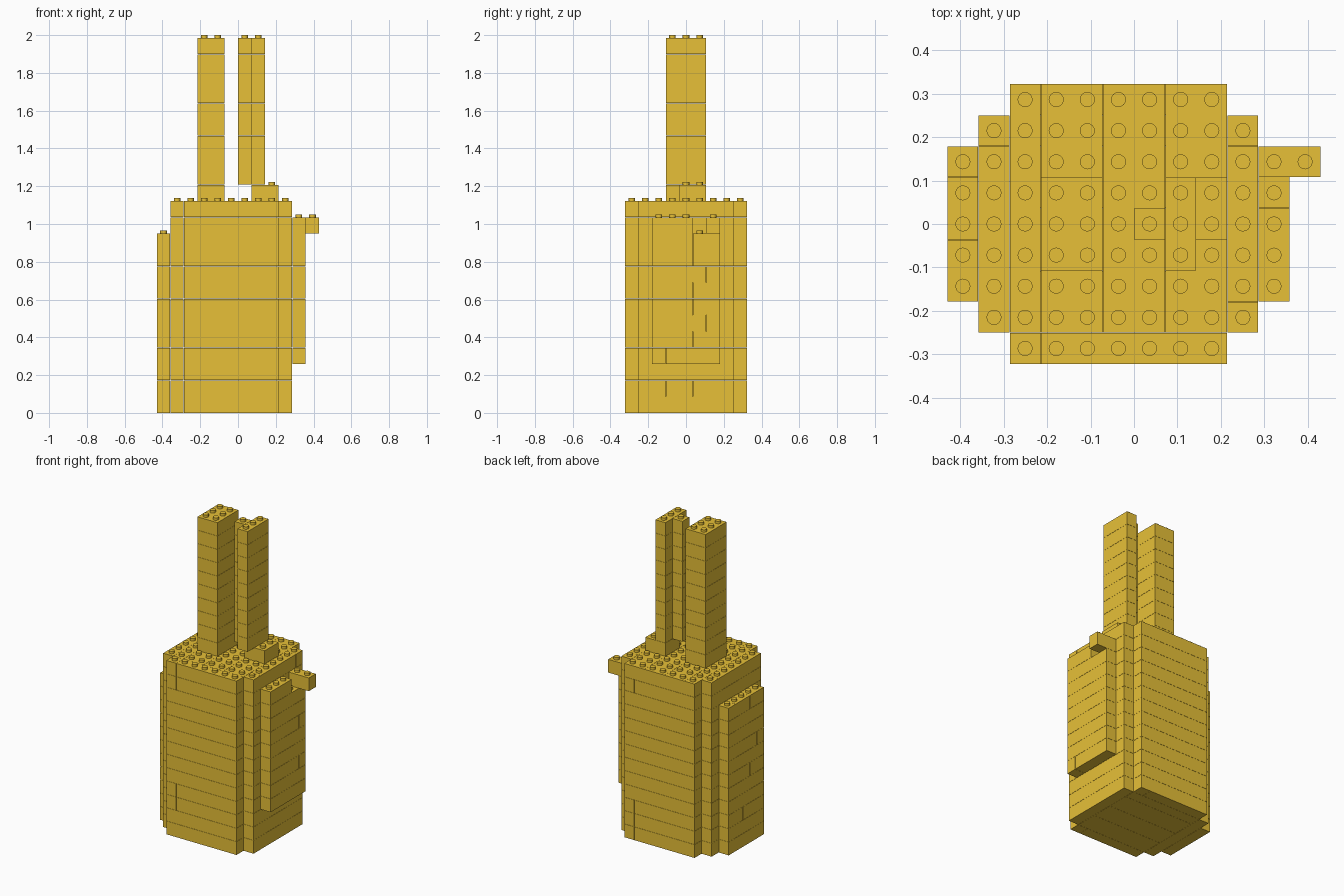
import bpy, bmesh, math
from mathutils import Matrix

if "Cube" in bpy.data.objects:
    bpy.data.objects.remove(bpy.data.objects["Cube"])

P, H = 0.0717, 0.0863            # stud pitch and course height
STUD_R, STUD_H = 0.0173, 0.0153
GAP = 0.001                      # tiny seam around every brick
X0, Y0 = -6 * P, -4.5 * P

gold = bpy.data.materials.new("golden_yellow")
gold.diffuse_color = (0.83, 0.55, 0.040, 1)
gold.use_nodes = True
gold.node_tree.nodes["Principled BSDF"].inputs["Base Color"].default_value = gold.diffuse_color

parts = {}       # part name -> bricks (k0, k1, j0, j1, course)
filled = set()   # occupied grid cells


def brick(part, k0, k1, j0, j1, c):
    parts.setdefault(part, []).append((k0, k1, j0, j1, c))
    filled.update((k, j, c) for k in range(k0, k1) for j in range(j0, j1))


def row_x(part, k0, k1, j, c, splits=()):
    """Row of bricks along x, one stud deep, cut at the given columns."""
    cuts = [k0, *splits, k1]
    for a, b in zip(cuts, cuts[1:]):
        brick(part, a, b, j, j + 1, c)


def row_y(part, k, j0, j1, c, splits=()):
    """Row of bricks along y, one stud wide, cut at the given rows."""
    cuts = [j0, *splits, j1]
    for a, b in zip(cuts, cuts[1:]):
        brick(part, k, k + 1, a, b, c)


# Main body: 13 courses with stepped corners
front_cut = {0: [8], 1: [8], 2: [3], 3: [3], 6: [8], 7: [8], 11: [3], 12: [3]}
back_cut = {0: [8], 1: [8], 2: [8], 4: [3], 7: [3], 9: [3], 11: [8]}
side_cut = {1: [3, 5], 12: [2, 7]}
for c in range(13):
    row_x("main_body", 2, 9, 0, c, front_cut.get(c, ()))
    row_y("main_body", 1, 1, 8, c, [7] if c == 12 else ())
    row_y("main_body", 9, 1, 8, c, side_cut.get(c, ()))
    if c == 12:
        for a, b in ((2, 3), (3, 5), (5, 7), (7, 9)):
            brick("main_body", a, b, 1, 9, c)
    else:
        row_x("main_body", 2, 9, 8, c, back_cut.get(c, ()))
        for a, b in ((1, 3), (3, 5), (5, 7), (7, 8)):
            brick("main_body", 2, 9, a, b, c)

# Left side panel, down to the ground
left_cut = {2: [5], 5: [4], 7: [3], 10: [4, 6]}
for c in range(11):
    row_y("left_panel", 0, 2, 7, c, left_cut.get(c, ()))

# Right side panel, raised three courses
right_cut = {3: [3], 4: [5], 5: [6], 6: [5], 7: [5], 8: [6], 9: [5], 10: [5]}
for c in range(3, 11):
    row_y("right_panel", 10, 2, 7, c, right_cut.get(c, ()))
row_y("right_panel", 10, 2, 5, 11)

# Sideways peg
brick("side_peg", 10, 12, 6, 7, 11)

# Left tower
for c in range(13, 23):
    for a, b in ((3, 4), (4, 5), (5, 6)) if c == 16 else ((3, 6),):
        brick("left_tower", 3, 5, a, b, c)

# Right tower: T-shaped plan on a small base
brick("right_tower_base", 7, 9, 4, 6, 13)
for c in range(14, 23):
    brick("right_tower", 7, 8, 3, 6, c)
    brick("right_tower", 6, 7, 4, 5, c)


def add_box(bm, k0, k1, j0, j1, c):
    size = ((k1 - k0) * P - GAP, (j1 - j0) * P - GAP, H - GAP)
    mid = (X0 + (k0 + k1) / 2 * P, Y0 + (j0 + j1) / 2 * P, (c + 0.5) * H)
    bmesh.ops.create_cube(bm, size=1, matrix=Matrix.Translation(mid) @ Matrix.Diagonal((*size, 1)))


def add_stud(bm, k, j, c):
    mid = (X0 + (k + 0.5) * P, Y0 + (j + 0.5) * P, (c + 1) * H + STUD_H / 2 - GAP / 2)
    bmesh.ops.create_cone(bm, cap_ends=True, segments=16, radius1=STUD_R, radius2=STUD_R,
                          depth=STUD_H + GAP, matrix=Matrix.Translation(mid))


# Build each part, with studs on every uncovered brick top
for name, bricks in parts.items():
    bm = bmesh.new()
    for k0, k1, j0, j1, c in bricks:
        add_box(bm, k0, k1, j0, j1, c)
        for k in range(k0, k1):
            for j in range(j0, j1):
                if (k, j, c + 1) not in filled:
                    add_stud(bm, k, j, c)
    mesh = bpy.data.meshes.new(name)
    bm.to_mesh(mesh)
    bm.free()
    mesh.materials.append(gold)
    obj = bpy.data.objects.new(name, mesh)
    bpy.context.collection.objects.link(obj)
    bpy.context.view_layer.objects.active = obj
    obj.select_set(True)

# Round stud walls, crisp brick edges
bpy.ops.object.shade_smooth_by_angle(angle=math.radians(30))
